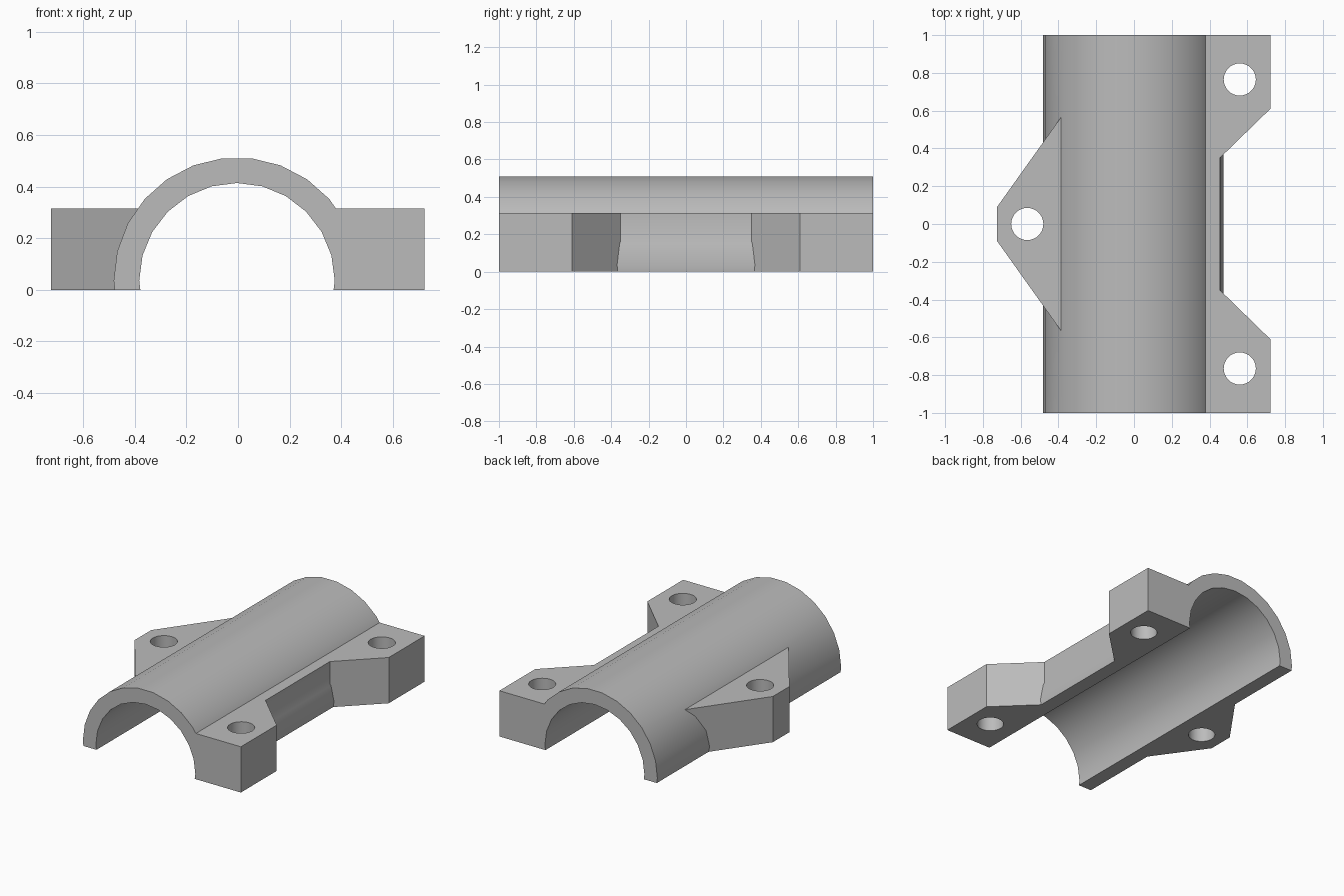
import bpy
import bmesh
from math import cos, sin, tau, radians
from mathutils import Vector

if "Cube" in bpy.data.objects:
    bpy.data.objects.remove(bpy.data.objects["Cube"])

AXIS = Vector((-0.004, 0, 0.035))   # centre line of the half pipe
WING_TOP = 0.315

grey = bpy.data.materials.new("Plain grey")
grey.use_nodes = True
colour = (0.5, 0.5, 0.5, 1)
grey.diffuse_color = colour
grey.node_tree.nodes["Principled BSDF"].inputs["Base Color"].default_value = colour


def prism(name, points, low, high, along_y=False):
    """Extrude a flat outline along z, or along y for an x-z outline."""
    bm = bmesh.new()
    place = (lambda a, b, d: (a, d, b)) if along_y else (lambda a, b, d: (a, b, d))
    face = bm.faces.new([bm.verts.new(place(a, b, low)) for a, b in points])
    top = bmesh.ops.extrude_face_region(bm, geom=[face])["geom"]
    moved = [v for v in top if isinstance(v, bmesh.types.BMVert)]
    bmesh.ops.translate(bm, verts=moved, vec=place(0, 0, high - low))
    bmesh.ops.recalc_face_normals(bm, faces=bm.faces)
    mesh = bpy.data.meshes.new(name)
    bm.to_mesh(mesh)
    bm.free()
    mesh.materials.append(grey)
    obj = bpy.data.objects.new(name, mesh)
    bpy.context.collection.objects.link(obj)
    return obj


def circle(x, y, radius, sides):
    return [(x + radius * cos(tau * i / sides), y + radius * sin(tau * i / sides))
            for i in range(sides)]


def mirrored(half):
    return half + [(x, -y) for x, y in reversed(half)]


def combine(target, tool, operation):
    """Apply one boolean and throw the tool away."""
    mod = target.modifiers.new(operation, "BOOLEAN")
    mod.operation, mod.object, mod.solver = operation, tool, "EXACT"
    bpy.context.view_layer.objects.active = target
    bpy.ops.object.modifier_apply(modifier=mod.name)
    bpy.data.objects.remove(tool)


# Outer pipe wall, oversized so the trim below gives clean ends
clamp = prism("pipe_clamp_half", circle(AXIS.x, AXIS.z, 0.478, 26), -1.2, 1.2, True)

# Left flange with a screw lug at each end, right flange with a single lug
left = mirrored([(0, 1.1), (0.722, 1.1), (0.722, 0.61), (0.455, 0.35)])
right = mirrored([(-0.2, 0.827), (-0.725, 0.09)])
for name, outline in (("left_flange", left), ("right_flange", right)):
    combine(clamp, prism(name, outline, -0.2, WING_TOP), "UNION")

# Bore and screw holes
combine(clamp, prism("bore", circle(AXIS.x, AXIS.z, 0.379, 24), -1.3, 1.3, True),
        "DIFFERENCE")
for x, y in ((0.56, 0.765), (0.56, -0.765), (-0.565, 0)):
    combine(clamp, prism("screw_hole", circle(x, y, 0.085, 32), -0.5, 0.6), "DIFFERENCE")

# Trim to the flat base and square ends
box = [(-0.9, -1), (0.9, -1), (0.9, 1), (-0.9, 1)]
combine(clamp, prism("trim", box, 0, 0.8), "INTERSECT")

# Smooth the round walls, keep the edges sharp
bpy.ops.object.select_all(action="DESELECT")
clamp.select_set(True)
bpy.context.view_layer.objects.active = clamp
bpy.ops.object.shade_smooth_by_angle(angle=radians(30))
